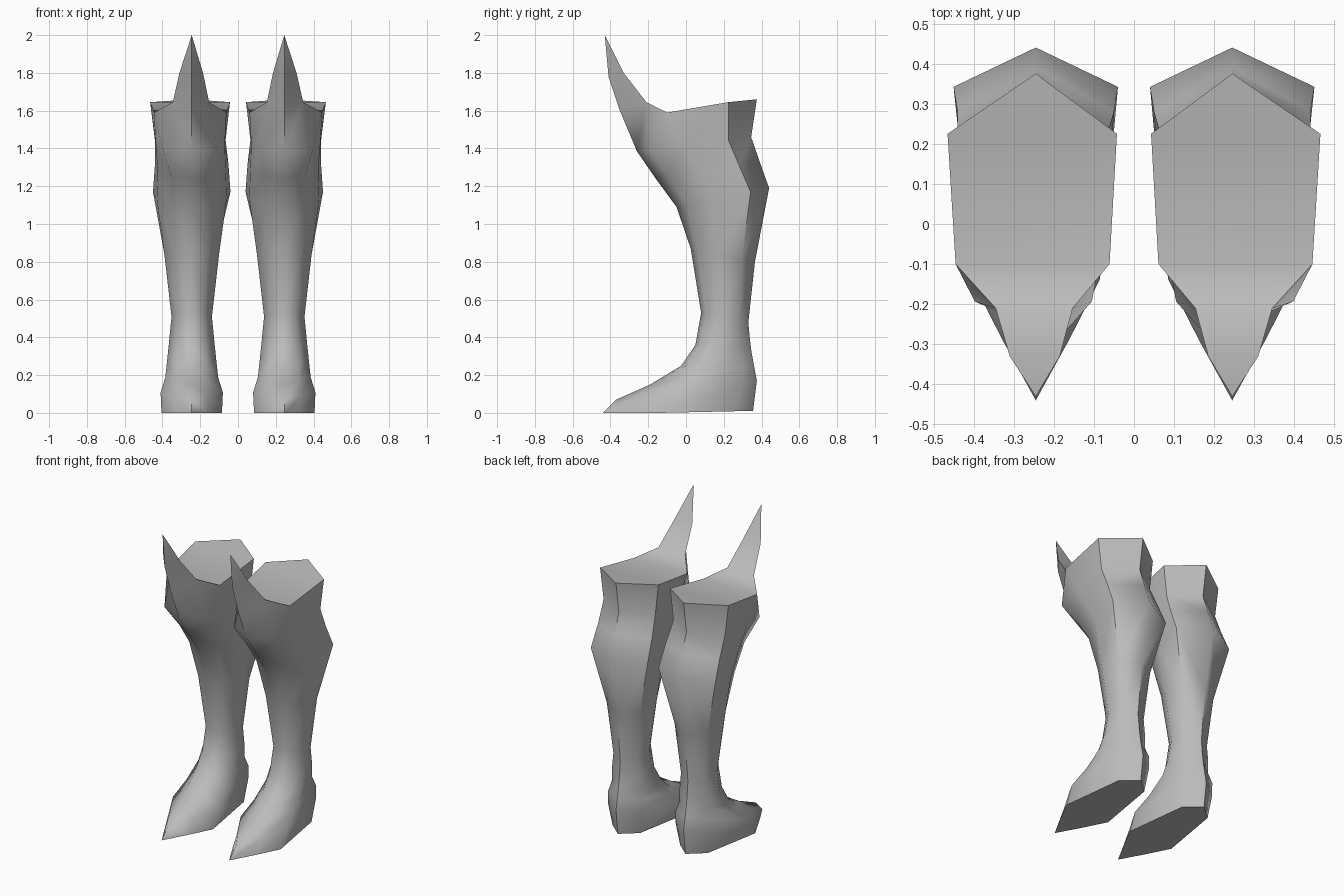
import bpy, bmesh, math
from mathutils import Vector

if "Cube" in bpy.data.objects:
    bpy.data.objects.remove(bpy.data.objects["Cube"])

grey = bpy.data.materials.new("plain grey")
grey.diffuse_color = (0.5, 0.5, 0.5, 1)
grey.use_nodes = True
grey.node_tree.nodes["Principled BSDF"].inputs["Base Color"].default_value = grey.diffuse_color

CENTRE = .245

# Sections: front (y, z), back (y, z), half width at the side, at the back side
SECTIONS = [
    ((-.44, 0), (.355, .01), .16, .10),       # sole
    ((-.37, .07), (.375, .17), .165, .115),   # welt
    ((-.19, .15), (.36, .25), .14, .11),      # instep
    ((-.025, .25), (.347, .32), .13, .10),
    ((.05, .36), (.337, .40), .12, .095),
    ((.08, .53), (.33, .48), .107, .085),     # ankle
    ((.025, .87), (.365, .80), .145, .12),
    ((-.05, 1.09), (.44, 1.19), .185, .205),  # calf
    ((-.16, 1.24), (.39, 1.33), .18, .195),
    ((-.26, 1.385), (.345, 1.46), .19, .195), # knee
]
RIM = [(0, -.35, 1.60), (.10, -.21, 1.645), (.20, -.10, 1.59), (.22, .225, 1.645), (0, .375, 1.66)]
SPIKE_FRONT, SPIKE_EDGE, SPIKE_TIP = (0, -.41, 1.78), (.065, -.33, 1.80), (0, -.43, 2.0)


def half_ring(front, back, side_w, back_w):
    """Five points from front to back, spaced along the line between both ends."""
    f, b = Vector((0, *front)), Vector((0, *back))
    foot = front[1] < .2
    knee = front[1] > 1.3
    front_w = side_w * (.8 if knee else .52 if foot else .6)
    steps = (.19, .38, .89) if foot else (.11, .41, .80)
    pts = [f.lerp(b, t) + Vector((w, 0, 0)) for t, w in zip(steps, (front_w, side_w, back_w))]
    if front[1] == 0:
        pts[0].z = pts[1].z = 0
    return [f, *pts, b]


def make_boot(name, side):
    bm = bmesh.new()

    def vert(p, sign=1):
        # the upper leg is a little narrower on the inner side
        k = .92 if sign < 0 and p[2] > 1.35 else 1
        return bm.verts.new((side * (CENTRE + sign * k * p[0]), p[1], p[2]))

    # shaft and foot: loft between full rings
    loops = []
    for r in [half_ring(*s) for s in SECTIONS] + [RIM]:
        loops.append([vert(p) for p in r] + [vert(p, -1) for p in r[3:0:-1]])
    for a, b in zip(loops, loops[1:]):
        for i in range(8):
            j = (i + 1) % 8
            bm.faces.new((a[i], a[j], b[j], b[i]))
    bm.faces.new(loops[0])

    # knee spike
    t = loops[-1]
    front, tip = vert(SPIKE_FRONT), vert(SPIKE_TIP)
    m, n = vert(SPIKE_EDGE), vert(SPIKE_EDGE, -1)
    for e, s in ((m, t[1]), (n, t[7])):
        bm.faces.new((t[0], s, e, front))
        bm.faces.new((front, e, tip))

    # closed top, running up the back of the spike
    for f in ((tip, m, n), (m, t[1], t[7], n), (t[1], t[2], t[6], t[7]),
              (t[2], t[3], t[5], t[6]), (t[3], t[4], t[5])):
        bm.faces.new(f)
    bmesh.ops.recalc_face_normals(bm, faces=bm.faces)

    me = bpy.data.meshes.new(name)
    bm.to_mesh(me)
    bm.free()
    me.materials.append(grey)
    ob = bpy.data.objects.new(name, me)
    bpy.context.collection.objects.link(ob)
    bpy.ops.object.select_all(action='DESELECT')
    ob.select_set(True)
    bpy.context.view_layer.objects.active = ob
    bpy.ops.object.shade_smooth_by_angle(angle=math.radians(55))


make_boot("right_boot", 1)
make_boot("left_boot", -1)
